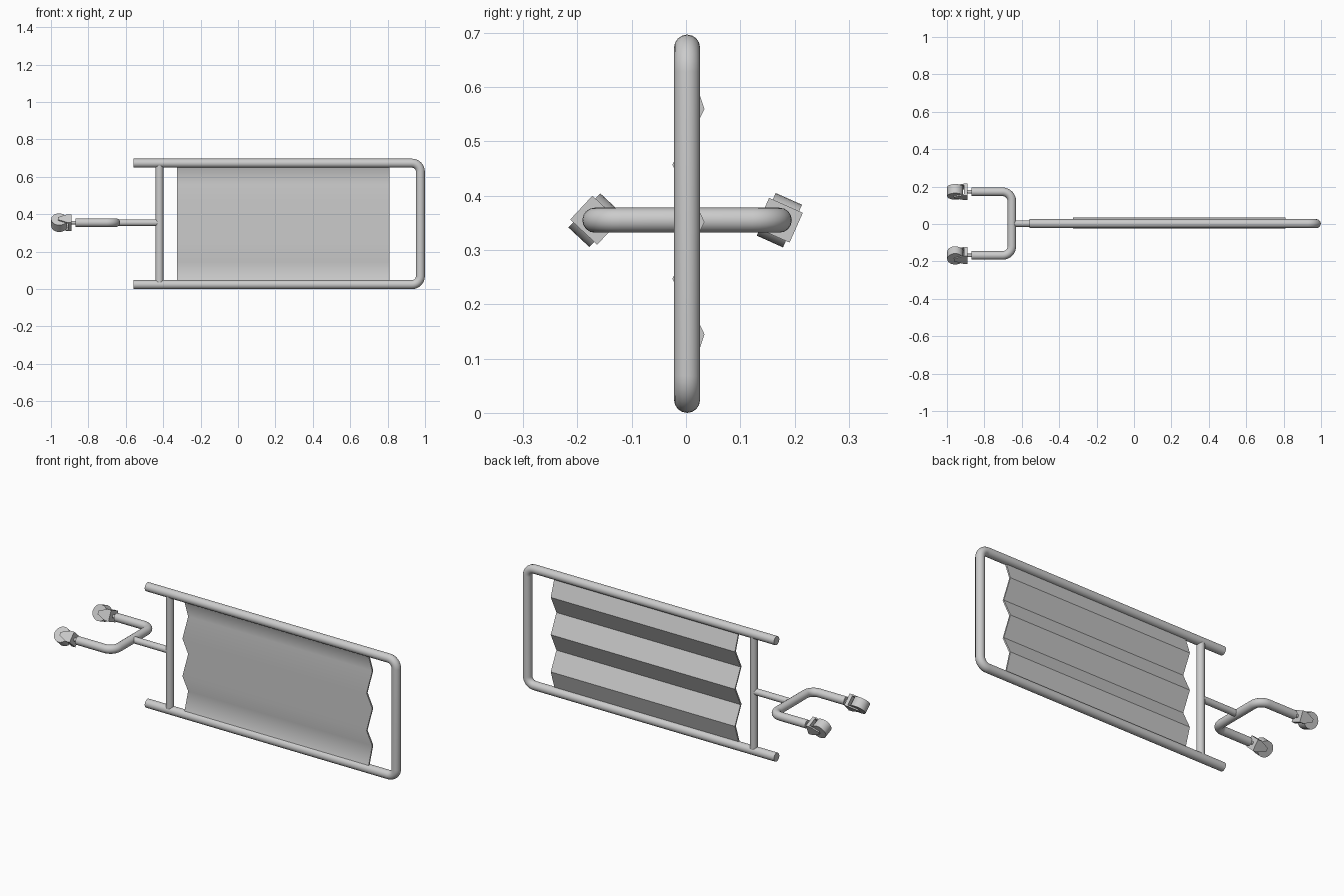
import bpy, bmesh, math
from mathutils import Vector, Matrix

if "Cube" in bpy.data.objects:
    bpy.data.objects.remove(bpy.data.objects["Cube"])

CY, CZ = 0.002, 0.355   # centre line of the tubes


def smooth(ob):
    bpy.ops.object.select_all(action='DESELECT')
    ob.select_set(True)
    bpy.context.view_layer.objects.active = ob
    bpy.ops.object.shade_smooth_by_angle(angle=math.radians(35))


def rounded(points, r, n=8):
    """Polyline with right-angle corners replaced by arcs of radius r."""
    pts = [Vector(p) for p in points]
    out = [pts[0]]
    for a, b, c in zip(pts, pts[1:], pts[2:]):
        u, v = (a - b).normalized(), (c - b).normalized()
        centre = b + (u + v) * r
        for i in range(n + 1):
            t = math.pi / 2 * i / n
            out.append(centre - v * r * math.cos(t) - u * r * math.sin(t))
    return out + [pts[-1]]


def tube(name, points, radius, corner=0.05):
    cu = bpy.data.curves.new(name, 'CURVE')
    cu.dimensions = '3D'
    cu.bevel_depth = radius
    cu.bevel_resolution = 6
    cu.use_fill_caps = True
    path = rounded(points, corner)
    sp = cu.splines.new('POLY')
    sp.points.add(len(path) - 1)
    for p, co in zip(sp.points, path):
        p.co = (*co, 1)
    ob = bpy.data.objects.new(name, cu)
    bpy.context.collection.objects.link(ob)
    bpy.ops.object.select_all(action='DESELECT')
    ob.select_set(True)
    bpy.context.view_layer.objects.active = ob
    bpy.ops.object.convert(target='MESH')
    smooth(bpy.context.object)


def mesh_object(name, bm, matrix=Matrix()):
    bmesh.ops.recalc_face_normals(bm, faces=bm.faces)
    me = bpy.data.meshes.new(name)
    bm.to_mesh(me)
    bm.free()
    ob = bpy.data.objects.new(name, me)
    ob.matrix_world = matrix
    bpy.context.collection.objects.link(ob)
    return ob


def prism(bm, profile, y0, y1):
    """Extrude an x-z profile from y0 to y1."""
    f = bm.faces.new([bm.verts.new((x, y0, z)) for x, z in profile])
    ext = bmesh.ops.extrude_face_region(bm, geom=[f])
    vs = [g for g in ext['geom'] if isinstance(g, bmesh.types.BMVert)]
    bmesh.ops.translate(bm, verts=vs, vec=(0, y1 - y0, 0))


# Tubular frame, crossbar, stem and forked end
tube("frame_rail", [(-0.56, CY, 0.673), (0.975, CY, 0.673),
                    (0.975, CY, 0.024), (-0.56, CY, 0.024)], 0.024, 0.045)
tube("crossbar", [(-0.42, CY, 0.035), (-0.42, CY, 0.665)], 0.021)
tube("fork_stem", [(-0.66, CY, CZ), (-0.42, CY, CZ)], 0.018)
tube("fork", [(-0.87, CY - 0.17, CZ), (-0.653, CY - 0.17, CZ),
              (-0.653, CY + 0.17, CZ), (-0.87, CY + 0.17, CZ)], 0.023, 0.05)

# Pleated panel: thin zigzag sheet with a softly shaded front and a flat back
zigzag = [(0.0, 0.66), (0.034, 0.56), (-0.016, 0.457), (0.034, 0.352),
          (-0.016, 0.247), (0.034, 0.145), (0.0, 0.04)]
bm = bmesh.new()
outline = [bm.verts.new((-0.325, y, z)) for y, z in zigzag]
outline += [bm.verts.new((-0.325, y - 0.009, z)) for y, z in reversed(zigzag)]
cap = bm.faces.new(outline)
ext = bmesh.ops.extrude_face_region(bm, geom=[cap])
bmesh.ops.translate(bm, vec=(1.135, 0, 0),
                    verts=[g for g in ext['geom'] if isinstance(g, bmesh.types.BMVert)])
bmesh.ops.recalc_face_normals(bm, faces=bm.faces)
front = [f for f in bm.faces if f.normal.y < -0.2]
bmesh.ops.split_edges(bm, edges=list({e for f in front for e in f.edges
                                      if any(g not in front for g in e.link_faces)}))
for f in front:
    f.smooth = True
me = bpy.data.meshes.new("pleated_panel")
bm.to_mesh(me)
bm.free()
bpy.context.collection.objects.link(bpy.data.objects.new("pleated_panel", me))

# Swivel casters, each turned differently about its pin
for side, name, turn in ((-1, "front", -43), (1, "back", -24)):
    y = CY + 0.17 * side
    tube(name + "_caster_pin", [(-0.90, y, CZ), (-0.86, y, CZ)], 0.009)
    place = Matrix.Translation((0, y, CZ)) @ Matrix.Rotation(math.radians(turn), 4, 'X')
    # Bracket: top plate and two tapering cheeks
    bm = bmesh.new()
    prism(bm, [(-0.889, -0.03), (-0.889, 0.03), (-0.908, 0.03), (-0.908, -0.03)], -0.034, 0.034)
    for s in (-1, 1):
        prism(bm, [(-0.889, -0.03), (-0.889, 0.03), (-0.912, 0.03), (-0.962, 0.009),
                   (-0.962, -0.009), (-0.912, -0.03)], s * 0.027, s * 0.034)
    mesh_object(name + "_caster_bracket", bm, place)
    # Wheel
    bm = bmesh.new()
    bmesh.ops.create_cone(bm, cap_ends=True, segments=24, radius1=0.043, radius2=0.043, depth=0.053,
                          matrix=Matrix.Translation((-0.956, 0, 0)) @ Matrix.Rotation(math.pi / 2, 4, 'X'))
    smooth(mesh_object(name + "_caster_wheel", bm, place))
